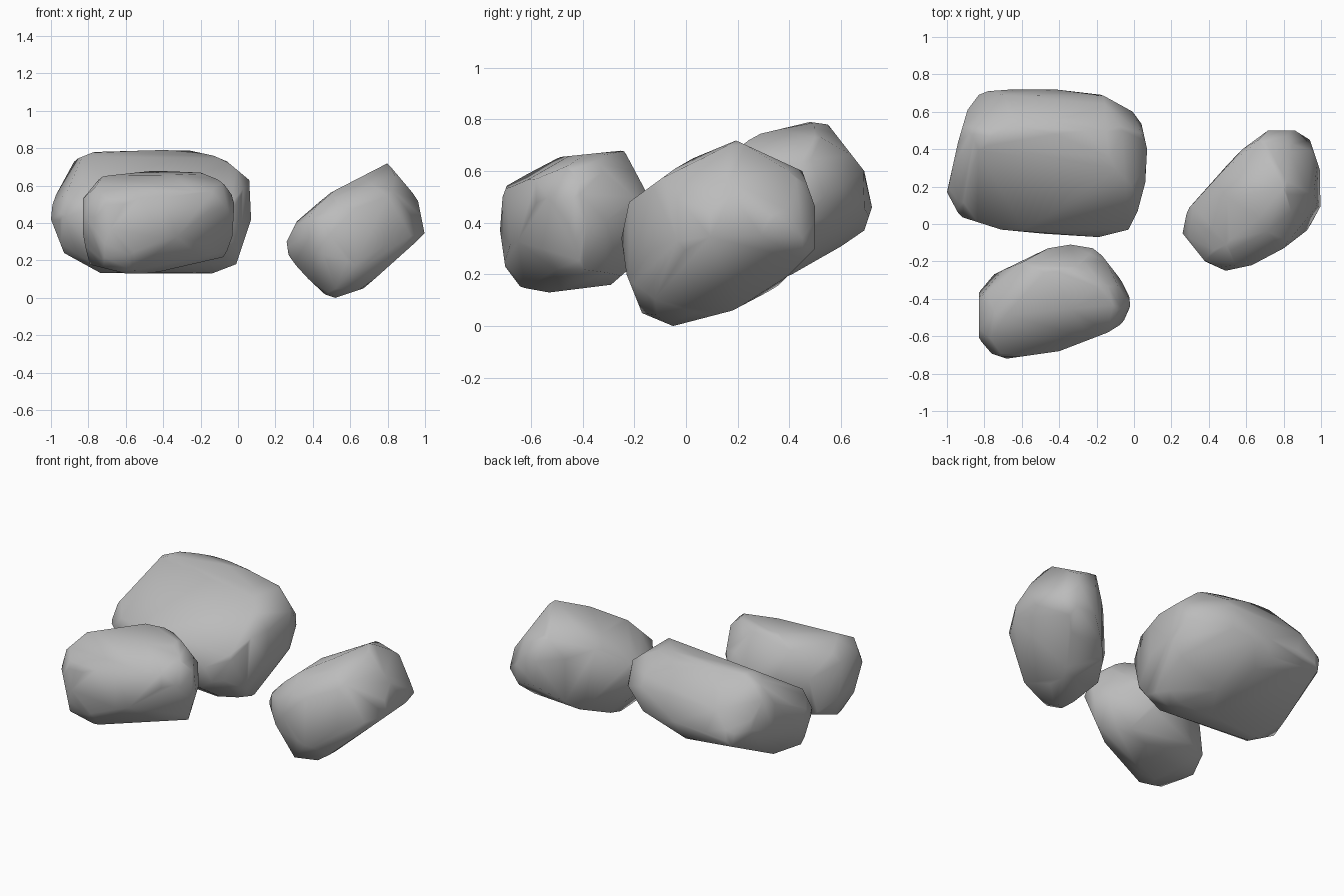
import bpy
import bmesh
from math import cos, sin, radians
from mathutils import Vector

if "Cube" in bpy.data.objects:
    bpy.data.objects.remove(bpy.data.objects["Cube"], do_unlink=True)

# One grey stone colour for every boulder
stone = bpy.data.materials.new("grey_stone")
stone.use_nodes = True
stone.diffuse_color = (0.5, 0.5, 0.5, 1)
shader = next(n for n in stone.node_tree.nodes if n.type == "BSDF_PRINCIPLED")
shader.inputs["Base Color"].default_value = stone.diffuse_color
shader.inputs["Roughness"].default_value = 0.8


def carving_axes(turn, tilt):
    """Right and up directions of a carving profile turned about z and tilted."""
    t, e = radians(turn), radians(tilt)
    right = Vector((cos(t), sin(t), 0))
    up = Vector((-sin(t) * sin(e), cos(t) * sin(e), cos(e)))
    return right, up


AXES = {
    "plan": carving_axes(0, 90),
    "front": carving_axes(0, 0),
    "side": carving_axes(90, 0),
    "diagonal": carving_axes(35, 25),
    "reverse": carving_axes(215, 25),
    "under": carving_axes(140, -30),
}


def carve(bm, axes, outline):
    """Chisel the block down to an outline, one flat cut per outline edge."""
    right, up = axes
    points = [Vector(p) for p in outline]
    centre = sum(points, Vector((0, 0))) / len(points)
    for a, b in zip(points, points[1:] + points[:1]):
        edge = b - a
        normal = Vector((edge.y, -edge.x))
        if normal.dot(a - centre) < 0:
            normal.negate()
        bmesh.ops.bisect_plane(
            bm, geom=bm.verts[:] + bm.edges[:] + bm.faces[:], dist=1e-5,
            plane_co=right * a.x + up * a.y,
            plane_no=(right * normal.x + up * normal.y).normalized(),
            clear_outer=True)
        rim = [e for e in bm.edges if e.is_boundary]
        if rim:
            bmesh.ops.holes_fill(bm, edges=rim, sides=0)


def wrap(bm):
    """Replace the faces by the tight skin around the vertices."""
    bmesh.ops.delete(bm, geom=bm.edges[:], context="EDGES_FACES")
    bmesh.ops.convex_hull(bm, input=bm.verts[:])
    loose = [v for v in bm.verts if not v.link_faces]
    bmesh.ops.delete(bm, geom=loose, context="VERTS")


def boulder(name, **profiles):
    """Carve a block by its profiles, merge small chips and smooth it."""
    bm = bmesh.new()
    bmesh.ops.create_cube(bm, size=4)
    for key, outline in profiles.items():
        carve(bm, AXES[key], outline)
    bmesh.ops.remove_doubles(bm, verts=bm.verts[:], dist=0.025)
    wrap(bm)
    bmesh.ops.dissolve_limit(bm, angle_limit=radians(4),
                             verts=bm.verts[:], edges=bm.edges[:])
    bmesh.ops.recalc_face_normals(bm, faces=bm.faces[:])
    for face in bm.faces:
        face.smooth = True
    mesh = bpy.data.meshes.new(name)
    bm.to_mesh(mesh)
    bm.free()
    mesh.materials.append(stone)
    rock = bpy.data.objects.new(name, mesh)
    bpy.context.collection.objects.link(rock)
    return rock


# Small boulder at the front
boulder(
    "small_boulder",
    plan=[(-.83, -.36), (-.75, -.27), (-.46, -.13), (-.34, -.11), (-.22, -.13), (-.17, -.17),
          (-.03, -.35), (-.02, -.44), (-.06, -.53), (-.14, -.58), (-.4, -.68), (-.68, -.72),
          (-.77, -.69), (-.83, -.61)],
    front=[(-.83, .53), (-.73, .65), (-.45, .68), (-.2, .67), (-.05, .61), (-.02, .5),
           (-.03, .33), (-.07, .22), (-.42, .14), (-.56, .12), (-.8, .18), (-.83, .35)],
    side=[(-.72, .37), (-.71, .5), (-.68, .58), (-.53, .65), (-.24, .68), (-.16, .53),
          (-.11, .42), (-.13, .3), (-.29, .16), (-.53, .13), (-.64, .15), (-.7, .23)],
    diagonal=[(-1.03, .38), (-1, .49), (-.88, .59), (-.54, .64), (-.4, .61), (-.33, .54),
              (-.23, .41), (-.22, .31), (-.29, .08), (-.83, .05), (-.98, .13)],
    reverse=[(.23, .46), (.26, .63), (.33, .7), (.54, .67), (.98, .56), (1.03, .42),
             (.98, .24), (.89, .11), (.74, .11), (.3, .19)],
    under=[(-.29, .2), (-.23, .33), (-.08, .4), (.3, .36), (.38, .06), (.4, -.14),
           (.36, -.25), (.17, -.33), (.04, -.31), (-.17, -.07)],
)

# Large slanted boulder at the back
boulder(
    "large_boulder",
    plan=[(-1, .17), (-.94, .44), (-.89, .61), (-.83, .69), (-.78, .71), (-.51, .73), (-.17, .69),
          (.03, .58), (.07, .4), (.06, .22), (.02, .07), (-.03, -.03), (-.19, -.07), (-.4, -.06),
          (-.71, -.03), (-.93, .04)],
    front=[(-1, .42), (-.99, .52), (-.87, .74), (-.77, .78), (-.42, .79), (-.27, .79), (-.13, .76),
           (-.06, .73), (.06, .63), (.07, .42), (-.01, .18), (-.14, .13), (-.73, .13), (-.93, .24)],
    side=[(-.07, .4), (-.03, .51), (.27, .74), (.48, .79), (.55, .78), (.69, .6),
          (.72, .46), (.69, .37), (.5, .24), (.25, .13), (.05, .14), (-.05, .25)],
    diagonal=[(-.74, .65), (-.7, .76), (-.44, 1.04), (-.34, 1.06), (-.13, 1.04), (.05, .96),
              (.24, .86), (.36, .66), (.3, .49), (.09, .22), (0, .21), (-.19, .22), (-.6, .34)],
    reverse=[(-.34, .28), (-.31, .43), (-.18, .55), (-.11, .56), (.37, .38), (.68, .26),
             (.74, .14), (.68, -.06), (.51, -.12), (.22, -.07), (0, -.03), (-.25, .13)],
    under=[(0, .41), (.04, .55), (.18, .72), (.38, .81), (.56, .79), (.78, .71), (.97, .57),
           (1.08, .42), (1.07, .34), (.82, -.03), (.66, -.06), (.15, .12), (.03, .25)],
)

# Leaning boulder on the other side
boulder(
    "leaning_boulder",
    plan=[(.26, -.05), (.29, .1), (.58, .4), (.73, .51), (.86, .5), (.94, .45), (1, .27),
          (1, .1), (.93, -.03), (.8, -.13), (.63, -.22), (.49, -.25), (.38, -.2)],
    front=[(.26, .3), (.32, .42), (.49, .56), (.8, .72), (.96, .53), (1, .33),
           (.67, .05), (.52, 0), (.46, .02), (.34, .13), (.27, .23)],
    side=[(-.25, .34), (-.22, .48), (0, .64), (.19, .72), (.45, .6), (.5, .46), (.5, .3),
          (.35, .15), (.18, .06), (-.05, 0), (-.17, .05), (-.23, .2)],
    diagonal=[(.18, .18), (.2, .24), (.27, .3), (.49, .44), (.81, .54), (.94, .46),
              (1.03, .24), (.98, .18), (.49, -.16), (.33, -.14), (.22, .05)],
    reverse=[(-1.03, .38), (-1, .5), (-.78, .78), (-.56, .74), (-.34, .66), (-.19, .54),
             (-.17, .38), (-.22, .24), (-.38, .13), (-.44, .12), (-.62, .14), (-.96, .26)],
    under=[(-.73, .57), (-.69, .73), (-.6, .86), (-.49, .96), (-.21, .91), (-.18, .7),
           (-.17, .45), (-.21, .28), (-.4, .13), (-.51, .14), (-.64, .28)],
)
